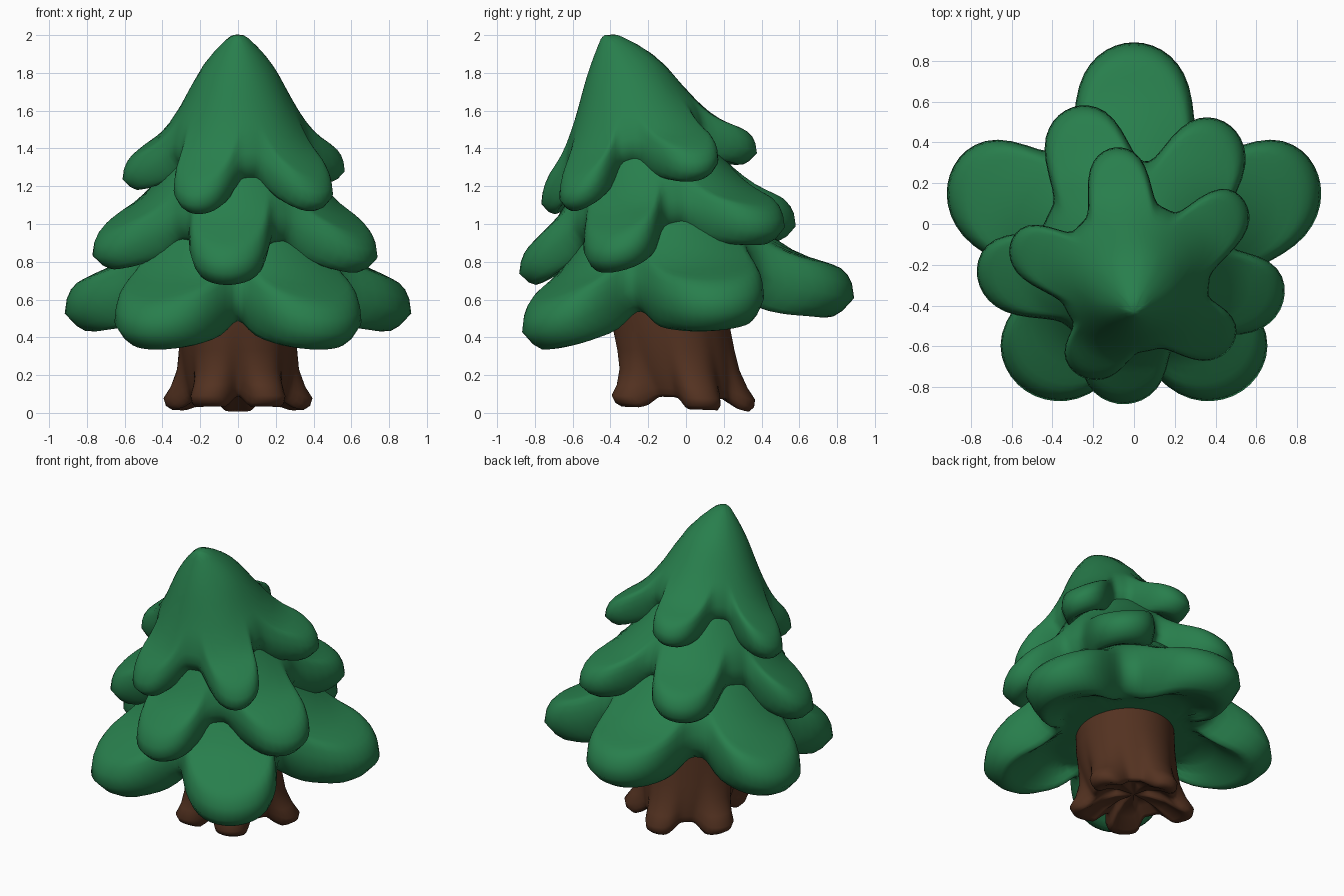
import bpy, bmesh, math
from mathutils import Vector

cube = bpy.data.objects.get("Cube")
if cube:
    bpy.data.objects.remove(cube)

SEG = 120


def material(name, rgb):
    m = bpy.data.materials.new(name)
    m.use_nodes = True
    m.diffuse_color = (*rgb, 1)
    bsdf = m.node_tree.nodes["Principled BSDF"]
    bsdf.inputs["Base Color"].default_value = (*rgb, 1)
    bsdf.inputs["Roughness"].default_value = 0.8
    return m


def interp(points, u):
    # smooth curve through the profile points
    n = len(points)
    for i in range(n - 1):
        (u0, v0), (u1, v1) = points[i], points[i + 1]
        if u <= u1 or i == n - 2:
            a, b = points[max(i - 1, 0)], points[min(i + 2, n - 1)]
            m0 = (v1 - a[1]) / (u1 - a[0])
            m1 = (b[1] - v0) / (b[0] - u0)
            w = u1 - u0
            t = min(max((u - u0) / w, 0), 1)
            return (v0 * (2*t**3 - 3*t*t + 1) + m0 * w * (t**3 - 2*t*t + t)
                    + v1 * (3*t*t - 2*t**3) + m1 * w * (t**3 - t*t))


def star_outline(lobes, half_width, valley):
    # polar radius of a star made of round-ended arms
    radii = []
    for i in range(SEG):
        r = valley
        for angle, length in lobes:
            phi = i * math.tau / SEG - math.radians(angle)
            if math.cos(phi) <= 0:
                continue
            s, c = abs(math.sin(phi)), math.cos(phi)
            d = length - half_width
            if s > 1e-6 and half_width * c / s < d:
                arm = half_width / s
            else:
                arm = d * c + math.sqrt(max(half_width**2 - (d * s)**2, 0))
            r = max(r, arm)
        radii.append(r)
    for _ in range(3):
        radii = [(radii[i - 1] + 2 * radii[i] + radii[(i + 1) % SEG]) / 4 for i in range(SEG)]
    return radii


def loft(name, rings, start, end, mat):
    # skin closed rings, with a pole at each end
    bm = bmesh.new()
    rows = [[bm.verts.new(p) for p in ring] for ring in rings]
    first, last = bm.verts.new(start), bm.verts.new(end)
    for i in range(SEG):
        j = (i + 1) % SEG
        bm.faces.new((first, rows[0][i], rows[0][j]))
        bm.faces.new((last, rows[-1][j], rows[-1][i]))
        for a, b in zip(rows, rows[1:]):
            bm.faces.new((a[i], b[i], b[j], a[j]))
    bmesh.ops.recalc_face_normals(bm, faces=bm.faces)
    mesh = bpy.data.meshes.new(name)
    bm.to_mesh(mesh)
    bm.free()
    mesh.materials.append(mat)
    for p in mesh.polygons:
        p.use_smooth = True
    ob = bpy.data.objects.new(name, mesh)
    bpy.context.collection.objects.link(ob)
    return ob


PROFILE = [(0, 1), (0.08, 0.98), (0.3, 0.76), (0.5, 0.44), (0.65, 0.25), (0.82, 0.13), (1, 0)]
STEPS = [0.06, 0.12, 0.2, 0.3, 0.4, 0.5, 0.6, 0.69, 0.77, 0.84, 0.89, 0.93, 0.965, 0.988, 1]


def foliage(name, lobes, half_width, valley, centre, apex, base, tilt, thick, cap, mat):
    radii = star_outline(lobes, half_width, valley)
    reach = max(radii)
    c, a = Vector(centre), Vector(apex[:2])
    low = base + thick / 2

    def point(i, f, under):
        # the skirt hangs deeper between the arms
        depth = thick * (1 + 0.4 * (reach - radii[i]) / (reach - valley))
        r = f * radii[i]
        u = r / reach
        ang = i * math.tau / SEG
        ray = Vector((math.cos(ang), math.sin(ang)))
        slope = tilt * ray.y * r
        top = low + (apex[2] - low) * interp(PROFILE, u) + slope
        # blunt rounded rim, with the lower edge set back
        e = max(0, (r - radii[i]) / (0.4 * thick) + 1)
        g = depth / 2 * (1 - math.sqrt(max(1 - e ** 3, 0)))
        pull = 0
        z = top - g
        if under:
            z = top - depth + g
            pull = 0.38 * thick * f * (1 - 2 * g / depth)
            z = min(z, max(cap + slope, z - thick * (1 - f) * 2))
        p = c + ray * (r - pull) + (a - c) * (1 - u) ** 1.5
        return (p.x, p.y, z)

    rings = [[point(i, f, False) for i in range(SEG)] for f in STEPS]
    rings += [[point(i, f, True) for i in range(SEG)] for f in reversed(STEPS[:-1])]
    return loft(name, rings, apex, (a.x, a.y, cap), mat)


green = material("pine green", (0.021, 0.21, 0.073))
brown = material("bark brown", (0.088, 0.032, 0.015))

# Three star-shaped foliage tiers, leaning forward
foliage("bottom_foliage", [(90, 0.9), (13.5, 0.94), (166.5, 0.94), (-57.5, 0.98), (-122.5, 0.98)],
        0.29, 0.57, (0, 0), (0, -0.25, 1.33), 0.495, 0.09, 0.25, 0.57, green)
foliage("middle_foliage", [(116, 0.745), (51, 0.755), (-23, 0.79), (-95, 0.79), (-167, 0.79)],
        0.21, 0.47, (0, -0.1), (0, -0.35, 1.7), 0.855, 0.15, 0.195, 0.96, green)
foliage("top_foliage", [(100, 0.59), (29, 0.63), (-42, 0.63), (-115, 0.61), (172, 0.62)],
        0.155, 0.37, (0, -0.2), (0, -0.43, 2.0), 1.215, 0.23, 0.165, 1.29, green)

# Trunk flaring into five roots: height, round radius, root amount
roots = star_outline([(90, 0.38), (17, 0.41), (163, 0.41), (-62, 0.42), (-118, 0.42)], 0.11, 0.27)
SECTIONS = [(0.75, 0.3, 0), (0.6, 0.31, 0), (0.45, 0.31, 0.03), (0.32, 0.305, 0.12),
            (0.22, 0.3, 0.28), (0.13, 0.3, 0.62), (0.07, 0.3, 1), (0.03, 0.29, 0.97),
            (0.01, 0.27, 0.85), (0.02, 0.24, 0.7), (0.07, 0.18, 0.4), (0.1, 0.1, 0.1)]
rings = []
for z, radius, amount in SECTIONS:
    ring = []
    for i in range(SEG):
        ang = i * math.tau / SEG
        r = radius + (roots[i] - 0.3) * amount
        lift = max(0, 0.36 - roots[i]) * 0.7 * max(0, 1 - z / 0.3)
        lean = -0.09 * min(z / 0.5, 1)
        y = math.sin(ang) * r + lean
        ring.append((math.cos(ang) * r, y, z + lift - 0.04 * min(y, 0.3) * max(0, 1 - z / 0.3) + 0.01))
    rings.append(ring)
loft("trunk", rings, (0, -0.09, 0.75), (0, 0, 0.11), brown)
